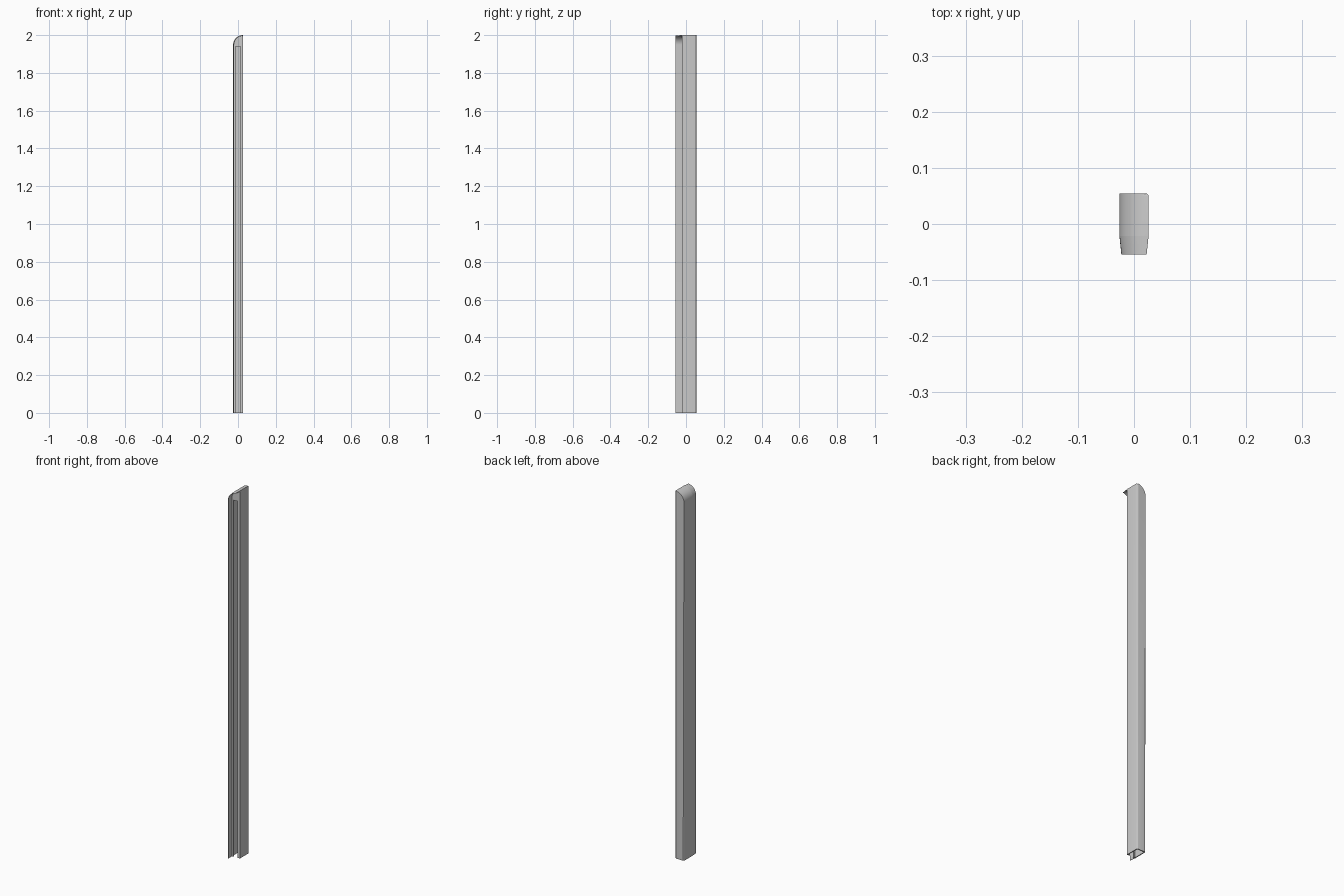
import bpy, bmesh, math

if "Cube" in bpy.data.objects:
    bpy.data.objects.remove(bpy.data.objects["Cube"])

HALF, R, TOP = 0.026, 0.052, 2.0
Y_FRONT, Y_BODY, Y_BACK = -0.0545, -0.021, 0.0545
WALL = 0.005


def path(inset=0.0, base=0.0, end=HALF):
    """Left edge going up, then a quarter round to the top right."""
    r = R - inset
    pts = [(-HALF + inset, base)]
    for i in range(13):
        a = math.pi / 2 * i / 12
        pts.append((-HALF + R - r * math.cos(a), TOP - R + r * math.sin(a)))
    pts[-1] = (end, pts[-1][1])
    return pts


def finish(name, bm):
    bmesh.ops.recalc_face_normals(bm, faces=bm.faces)
    me = bpy.data.meshes.new(name)
    bm.to_mesh(me)
    bm.free()
    ob = bpy.data.objects.new(name, me)
    bpy.context.collection.objects.link(ob)
    return ob


def prism(name, pts, y0, y1, bevel=0.0):
    bm = bmesh.new()
    rings = [[bm.verts.new((x, y, z)) for x, z in pts] for y in (y0, y1)]
    n = len(pts)
    for ring in rings:
        bm.faces.new(ring)
    for i in range(n):
        j = (i + 1) % n
        bm.faces.new((rings[0][i], rings[0][j], rings[1][j], rings[1][i]))
    if bevel:
        # round the back rim, leaving the foot square
        edges = [e for e in bm.edges
                 if all(v.co.y > y1 - 1e-5 for v in e.verts)
                 and any(v.co.z > 1e-5 for v in e.verts)]
        bmesh.ops.bevel(bm, geom=edges, offset=bevel, segments=3,
                        profile=0.5, affect='EDGES')
    return finish(name, bm)


def smooth(ob):
    bpy.ops.object.select_all(action='DESELECT')
    ob.select_set(True)
    bpy.context.view_layer.objects.active = ob
    bpy.ops.object.shade_smooth_by_angle(angle=math.radians(35))


# Main channel body with rounded top corner
body = prism("channel_body", path() + [(HALF, 0)], Y_BODY, Y_BACK, 0.005)
smooth(body)

# Hollow inside and front slot
inner = HALF - WALL
cavity = prism("cavity_cutter", path(WALL, -0.1, inner) + [(inner, -0.1)],
               Y_BODY + WALL, Y_BACK - WALL)
slot = prism("slot_cutter", [(-0.012, -0.1), (-0.012, 1.94), (0.012, 1.94), (0.012, -0.1)],
             Y_BODY - 0.02, Y_BODY + 0.02)
for cutter in (cavity, slot):
    cutter.hide_render = True
    cutter.hide_viewport = True
    mod = body.modifiers.new(cutter.name, 'BOOLEAN')
    mod.operation = 'DIFFERENCE'
    mod.solver = 'EXACT'
    mod.object = cutter

# Thin tapered flange following the left edge and the rounded top
bm = bmesh.new()
loops = []
for inset, y, end in ((0, Y_BODY, HALF), (0.0035, Y_FRONT, 0.0225),
                      (0.0055, Y_FRONT, 0.0225), (0.004, Y_BODY, HALF)):
    pts = path(inset, 0, end)
    if y == Y_FRONT:
        # keep the crown level at full height
        pts = [(x, z + inset * max(0, (z - TOP + R) / R) * 0.5) for x, z in pts]
    loops.append([bm.verts.new((x, y, z)) for x, z in pts])
for a in range(4):
    p, q = loops[a], loops[(a + 1) % 4]
    for i in range(len(p) - 1):
        bm.faces.new((p[i], p[i + 1], q[i + 1], q[i]))
for k in (0, -1):
    bm.faces.new([l[k] for l in loops])
smooth(finish("edge_flange", bm))
